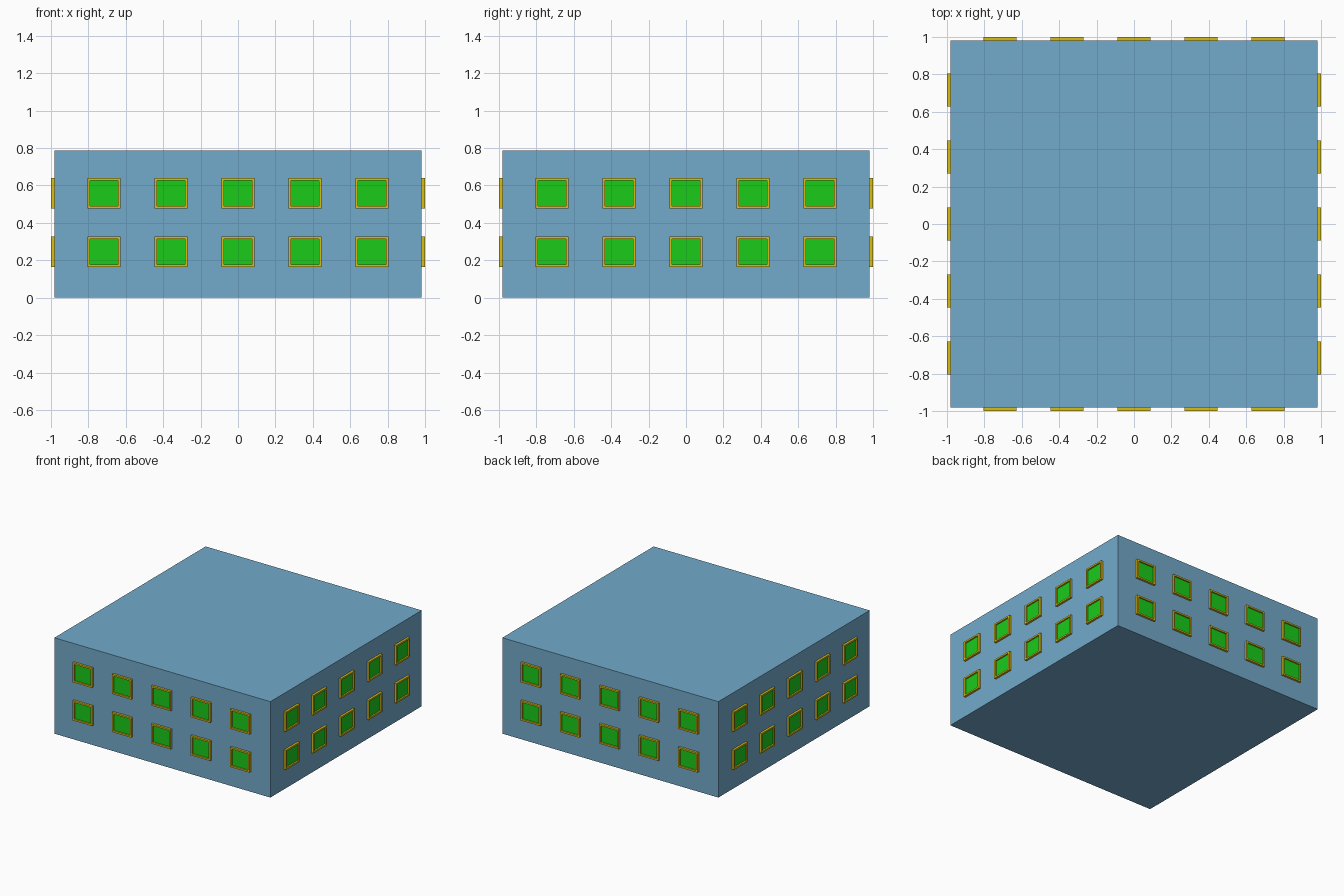
import bpy
from math import pi
from mathutils import Matrix, Vector

if "Cube" in bpy.data.objects:
    bpy.data.objects.remove(bpy.data.objects["Cube"])

HALF, HEIGHT = 0.982, 0.788            # building block
WIN_W, WIN_H, BORDER = 0.177, 0.162, 0.013
COLUMNS = [i * 0.358 for i in range(-2, 3)]
ROWS = [0.245, 0.558]


def material(name, color):
    mat = bpy.data.materials.new(name)
    mat.diffuse_color = (*color, 1)
    mat.use_nodes = True
    mat.node_tree.nodes["Principled BSDF"].inputs["Base Color"].default_value = mat.diffuse_color
    return mat


def add_object(name, verts, faces, mat):
    mesh = bpy.data.meshes.new(name)
    mesh.from_pydata(verts, [], faces)
    mesh.materials.append(mat)
    obj = bpy.data.objects.new(name, mesh)
    bpy.context.collection.objects.link(obj)
    return obj


def rect(w, h, y):
    return [Vector((sx * w / 2, y, sz * h / 2))
            for sx, sz in ((-1, -1), (1, -1), (1, 1), (-1, 1))]


def window_frame():
    # Rectangular ring: outer/inner loops at the wall and at the front
    iw, ih = WIN_W - 2 * BORDER, WIN_H - 2 * BORDER
    loops = [rect(WIN_W, WIN_H, -HALF), rect(WIN_W, WIN_H, -1.0),
             rect(iw, ih, -1.0), rect(iw, ih, -HALF)]
    verts = [v for loop in loops for v in loop]
    faces = [(a * 4 + i, a * 4 + (i + 1) % 4, b * 4 + (i + 1) % 4, b * 4 + i)
             for a, b in ((0, 1), (1, 2), (2, 3), (3, 0)) for i in range(4)]
    # Orient faces outwards
    return verts, [f[::-1] for f in faces]


def window_pane():
    iw, ih = WIN_W - 2 * BORDER, WIN_H - 2 * BORDER
    return rect(iw, ih, -HALF - 0.006), [(0, 1, 2, 3)]


def repeat(part):
    # Place the part in every row and column on all four walls
    base, base_faces = part
    verts, faces = [], []
    for side in range(4):
        turn = Matrix.Rotation(side * pi / 2, 3, 'Z')
        for x in COLUMNS:
            for z in ROWS:
                n = len(verts)
                verts += [turn @ (v + Vector((x, 0, z))) for v in base]
                faces += [[i + n for i in f] for f in base_faces]
    return verts, faces


blue = material("wall_blue", (0.17, 0.40, 0.59))
yellow = material("frame_yellow", (0.70, 0.52, 0.01))
green = material("pane_green", (0.01, 0.60, 0.01))

# Main block
bpy.ops.mesh.primitive_cube_add(size=1, location=(0, 0, HEIGHT / 2))
block = bpy.context.object
block.name = "building_block"
block.scale = (2 * HALF, 2 * HALF, HEIGHT)
block.data.materials.append(blue)

# Windows
frames = add_object("window_frames", *repeat(window_frame()), yellow)
panes = add_object("window_panes", *repeat(window_pane()), green)

# Consistent outward normals on the frames
bpy.ops.object.select_all(action='DESELECT')
frames.select_set(True)
bpy.context.view_layer.objects.active = frames
bpy.ops.object.mode_set(mode='EDIT')
bpy.ops.mesh.select_all(action='SELECT')
bpy.ops.mesh.normals_make_consistent(inside=False)
bpy.ops.object.mode_set(mode='OBJECT')
